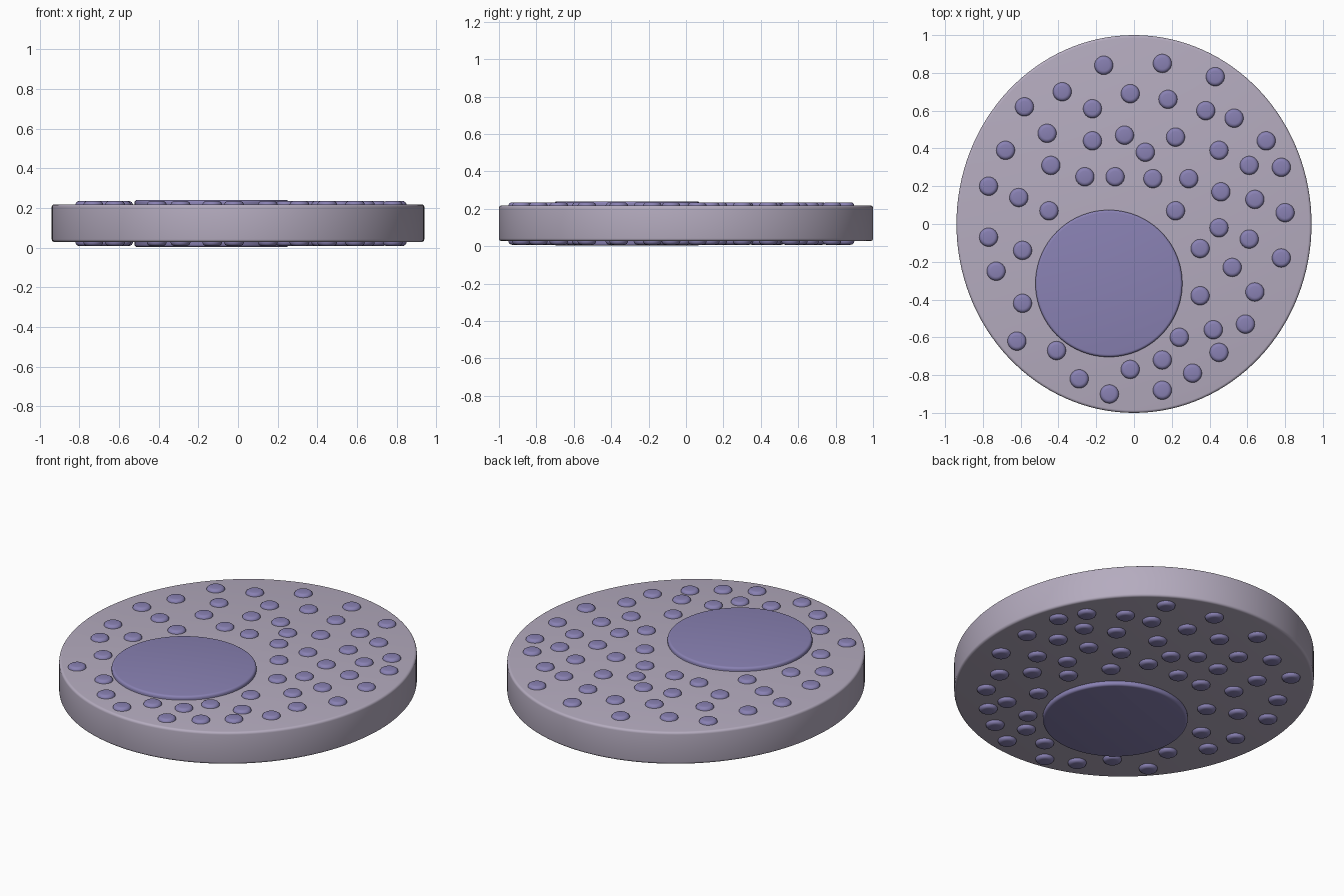
import bpy
import math

if "Cube" in bpy.data.objects:
    bpy.data.objects.remove(bpy.data.objects["Cube"])


def material(name, color):
    m = bpy.data.materials.new(name)
    m.diffuse_color = color
    m.use_nodes = True
    m.node_tree.nodes["Principled BSDF"].inputs["Base Color"].default_value = m.diffuse_color
    return m


body_mat = material("pale_mauve", (0.46, 0.41, 0.52, 1))
spot_mat = material("violet", (0.25, 0.22, 0.45, 1))


def disc(name, x, y, rx, ry, z0, z1, sides, bevel, mat):
    """Upright rounded-edge disc spanning z0..z1."""
    bpy.ops.mesh.primitive_cylinder_add(
        vertices=sides, radius=1, depth=1, location=(x, y, (z0 + z1) / 2))
    ob = bpy.context.object
    ob.name = name
    ob.scale = (rx, ry, z1 - z0)
    bpy.ops.object.transform_apply(location=False, rotation=False, scale=True)
    mod = ob.modifiers.new("rounded_edge", 'BEVEL')
    mod.width = bevel
    mod.segments = 4
    mod.limit_method = 'ANGLE'
    mod.angle_limit = math.radians(50)
    bpy.ops.object.modifier_apply(modifier=mod.name)
    bpy.ops.object.shade_smooth_by_angle(angle=math.radians(35))
    ob.data.materials.append(mat)
    return ob


# Oval body
disc("body", 0, 0, 0.94, 1.0, 0.028, 0.218, 128, 0.014, body_mat)

# Large round inlay, poking through both faces
disc("large_spot", -0.133, -0.315, 0.389, 0.389, 0.003, 0.24, 96, 0.014, spot_mat)

# Small spots (hundredths of a unit), also poking through both faces
spots = [
    (-16, 84), (15, 85), (43, 78), (-38, 70), (-2, 69), (18, 66), (-58, 62),
    (-22, 61), (38, 60), (53, 56), (-46, 48), (-22, 44), (-5, 47), (22, 46),
    (70, 44), (-68, 39), (6, 38), (45, 39), (-44, 31), (61, 31), (78, 30),
    (-26, 25), (-10, 25), (10, 24), (29, 24), (-77, 20), (-61, 14), (46, 17),
    (64, 13), (-45, 7), (22, 7), (80, 6), (45, -2), (-77, -7), (61, -8),
    (-59, -14), (35, -13), (78, -18), (-73, -25), (52, -23), (64, -36),
    (35, -38), (-59, -42), (42, -56), (59, -53), (24, -60), (-62, -62),
    (-41, -67), (45, -68), (15, -72), (-2, -77), (31, -79), (-29, -82),
    (-13, -90), (15, -88),
]
first = disc("small_spot", spots[0][0] / 100, spots[0][1] / 100,
             0.05, 0.05, 0.008, 0.235, 32, 0.02, spot_mat)
for x, y in spots[1:]:
    ob = first.copy()
    ob.location.x, ob.location.y = x / 100, y / 100
    bpy.context.collection.objects.link(ob)
